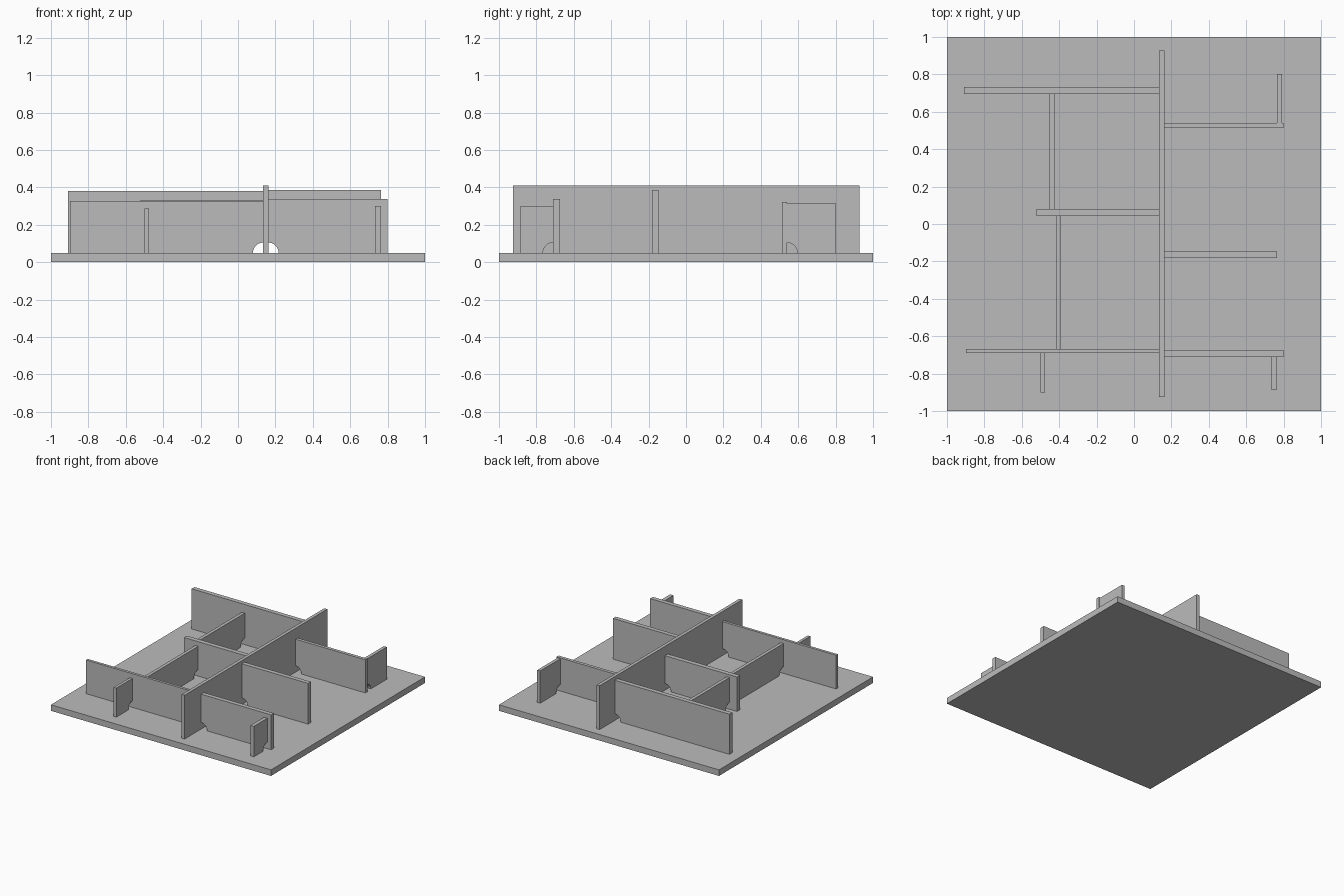
import bpy
import bmesh
import math
from mathutils import Vector

if "Cube" in bpy.data.objects:
    bpy.data.objects.remove(bpy.data.objects["Cube"], do_unlink=True)

steel = bpy.data.materials.new("plain grey")
steel.use_nodes = True
GREY = (0.5, 0.5, 0.5, 1)
steel.diffuse_color = GREY
steel.node_tree.nodes["Principled BSDF"].inputs["Base Color"].default_value = GREY

DECK = 0.05      # top of the base plate
HOLE = 0.055     # radius of the rounded corner cut-outs
SEGMENTS = 12


def corner(u, inward, cut):
    """Bottom corner of a rib: square, or a quarter circle from deck to side."""
    if not cut:
        return [(u, DECK)]
    angles = [i * math.pi / 2 / SEGMENTS for i in range(SEGMENTS + 1)]
    return [(u + inward * HOLE * math.cos(a), DECK + HOLE * math.sin(a)) for a in angles]


def rib(name, axis, start, end, low, high, top, cut_start=False, cut_end=False):
    """Upright plate running along an axis, between low and high on the other."""
    left = corner(start, 1, cut_start)
    right = corner(end, -1, cut_end)
    outline = left[::-1] + right + [(end, top), (start, top)]

    def place(u, z, side):
        return (u, side, z) if axis == "x" else (side, u, z)

    bm = bmesh.new()
    face = bm.faces.new([bm.verts.new(place(u, z, low)) for u, z in outline])
    grown = bmesh.ops.extrude_face_region(bm, geom=[face])
    moved = [v for v in grown["geom"] if isinstance(v, bmesh.types.BMVert)]
    shift = Vector(place(0, 0, high - low))
    bmesh.ops.translate(bm, verts=moved, vec=shift)
    bmesh.ops.recalc_face_normals(bm, faces=bm.faces)
    mesh = bpy.data.meshes.new(name)
    bm.to_mesh(mesh)
    bm.free()
    mesh.materials.append(steel)
    obj = bpy.data.objects.new(name, mesh)
    bpy.context.collection.objects.link(obj)
    return obj


# Base plate
bpy.ops.mesh.primitive_cube_add(size=1, location=(0, 0, DECK / 2))
base = bpy.context.object
base.name = "base_plate"
base.scale = (2, 2, DECK)
base.data.materials.append(steel)

# Long central wall
WEST, EAST = 0.135, 0.162
rib("main_wall", "y", -0.925, 0.928, WEST, EAST, 0.41)

# Cross walls on the -x side, cut where they meet the main wall
for name, tip, low, high, top in (
    ("right_back_wall", -0.908, 0.695, 0.732, 0.38),
    ("right_middle_wall", -0.52, 0.042, 0.08, 0.333),
    ("right_front_wall", -0.898, -0.69, -0.668, 0.327),
):
    rib(name, "x", tip, WEST, low, high, top, cut_end=True)

# Cross walls on the +x side
for name, tip, low, high, top in (
    ("left_back_wall", 0.798, 0.513, 0.54, 0.322),
    ("left_middle_wall", 0.765, -0.182, -0.146, 0.385),
    ("left_front_wall", 0.798, -0.71, -0.674, 0.337),
):
    rib(name, "x", EAST, tip, low, high, top, cut_start=True)

# Ribs joining two cross walls, cut at both ends
rib("back_joining_rib", "y", 0.08, 0.695, -0.451, -0.424, 0.31, True, True)
rib("front_joining_rib", "y", -0.668, 0.042, -0.418, -0.391, 0.295, True, True)

# Short free-ended ribs
rib("right_front_stub", "y", -0.9, -0.69, -0.5, -0.476, 0.288, cut_end=True)
rib("left_front_stub", "y", -0.885, -0.71, 0.733, 0.764, 0.3, cut_end=True)
rib("left_back_stub", "y", 0.54, 0.802, 0.764, 0.791, 0.315, cut_start=True)
